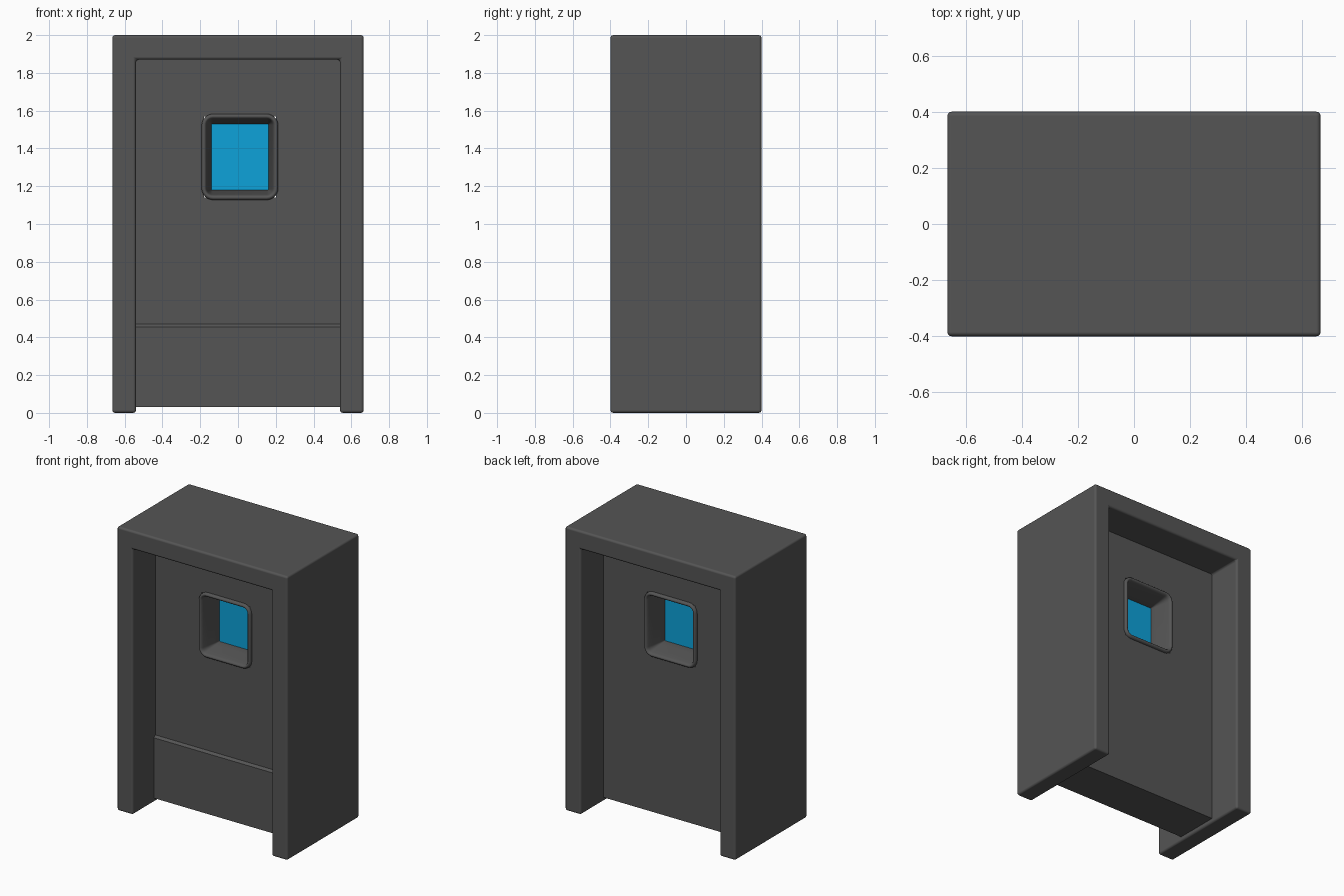
import bpy, bmesh, math

if "Cube" in bpy.data.objects:
    bpy.data.objects.remove(bpy.data.objects["Cube"])


def material(name, rgb):
    m = bpy.data.materials.new(name)
    m.diffuse_color = (*rgb, 1)
    m.use_nodes = True
    m.node_tree.nodes["Principled BSDF"].inputs["Base Color"].default_value = m.diffuse_color
    return m


GREY = material("dark grey metal", (0.09, 0.09, 0.09))
BLUE = material("blue glass", (0.004, 0.36, 0.70))


def make(name, bm, mat):
    bmesh.ops.recalc_face_normals(bm, faces=bm.faces)
    mesh = bpy.data.meshes.new(name)
    bm.to_mesh(mesh)
    bm.free()
    mesh.materials.append(mat)
    ob = bpy.data.objects.new(name, mesh)
    bpy.context.collection.objects.link(ob)
    return ob


def prism(name, points, vec, mat):
    """Extrude a flat outline along a vector."""
    bm = bmesh.new()
    f = bm.faces.new([bm.verts.new(p) for p in points])
    r = bmesh.ops.extrude_face_region(bm, geom=[f])
    bmesh.ops.translate(bm, vec=vec, verts=[v for v in r["geom"] if isinstance(v, bmesh.types.BMVert)])
    return make(name, bm, mat)


def bevel(ob, width, segments):
    b = ob.modifiers.new("bevel", "BEVEL")
    b.width, b.segments = width, segments
    b.limit_method, b.angle_limit = "ANGLE", math.radians(40)
    b.harden_normals = True


def smooth(ob, angle):
    bpy.ops.object.select_all(action="DESELECT")
    ob.select_set(True)
    bpy.context.view_layer.objects.active = ob
    bpy.ops.object.shade_smooth_by_angle(angle=math.radians(angle))


# door surround: upside-down U, full depth
W, D, H, IN, TOP = 0.665, 0.4, 2.0, 0.54, 1.87
outline = [(-W, 0), (-W, H), (W, H), (W, 0), (IN, 0), (IN, TOP), (-IN, TOP), (-IN, 0)]
surround = prism("door_surround", [(x, -D, z) for x, z in outline], (0, 2 * D, 0), GREY)
smooth(surround, 40)
bevel(surround, 0.015, 3)

# door slab with a slightly thicker kick area at the front bottom
side = [(-0.165, 0.03), (-0.165, 0.455), (-0.15, 0.47), (-0.15, TOP + 0.01), (0.15, TOP + 0.01), (0.15, 0.03)]
door = prism("door_slab", [(-IN - 0.01, y, z) for y, z in side], (2 * IN + 0.02, 0, 0), GREY)

# window placement
CX, CZ, HX, HZ = 0.01, 1.355, 0.15, 0.175

# opening for the window
o = 0.04
cut = prism("window_cutter", [(CX + sx * (HX + o), -0.5, CZ + sz * (HZ + o))
                              for sx, sz in ((-1, -1), (1, -1), (1, 1), (-1, 1))], (0, 1, 0), GREY)
cut.hide_render = True
cut.hide_viewport = False
cut.display_type = "WIRE"
boo = door.modifiers.new("opening", "BOOLEAN")
boo.operation, boo.object, boo.solver = "DIFFERENCE", cut, "EXACT"
bpy.context.view_layer.objects.active = door
bpy.ops.object.modifier_apply(modifier="opening")
bpy.data.objects.remove(cut, do_unlink=True)


# window frame: rounded rings following a rim and funnel section, both sides
def ring(bm, off, y, rad, n=6):
    out = []
    for i, (sx, sz) in enumerate(((1, 1), (-1, 1), (-1, -1), (1, -1))):
        for k in range(n + 1):
            a = math.radians(90 * (i + k / n))
            out.append(bm.verts.new((CX + sx * (HX + off - rad) + rad * math.cos(a), y,
                                     CZ + sz * (HZ + off - rad) + rad * math.sin(a))))
    return out


half = [(0.053, -0.13), (0.053, -0.155), (0.051, -0.162), (0.046, -0.168), (0.040, -0.17),
        (0.034, -0.168), (0.029, -0.162), (0.025, -0.15), (0.018, -0.11), (0.008, -0.05)]
section = half + [(0.0, 0.0)] + [(a, -y) for a, y in reversed(half)]
bm = bmesh.new()
rings = [ring(bm, a, y, 0.004 + a * 1.1) for a, y in section]
for r0, r1 in zip(rings, rings[1:] + rings[:1]):
    n = len(r0)
    for i in range(n):
        j = (i + 1) % n
        bm.faces.new((r0[i], r0[j], r1[j], r1[i]))
frame = make("window_frame", bm, GREY)
smooth(frame, 40)

# glass pane in the middle of the door
g = 0.004
prism("window_glass", [(CX + sx * (HX + g), -g, CZ + sz * (HZ + g))
                       for sx, sz in ((-1, -1), (1, -1), (1, 1), (-1, 1))], (0, 2 * g, 0), BLUE)
